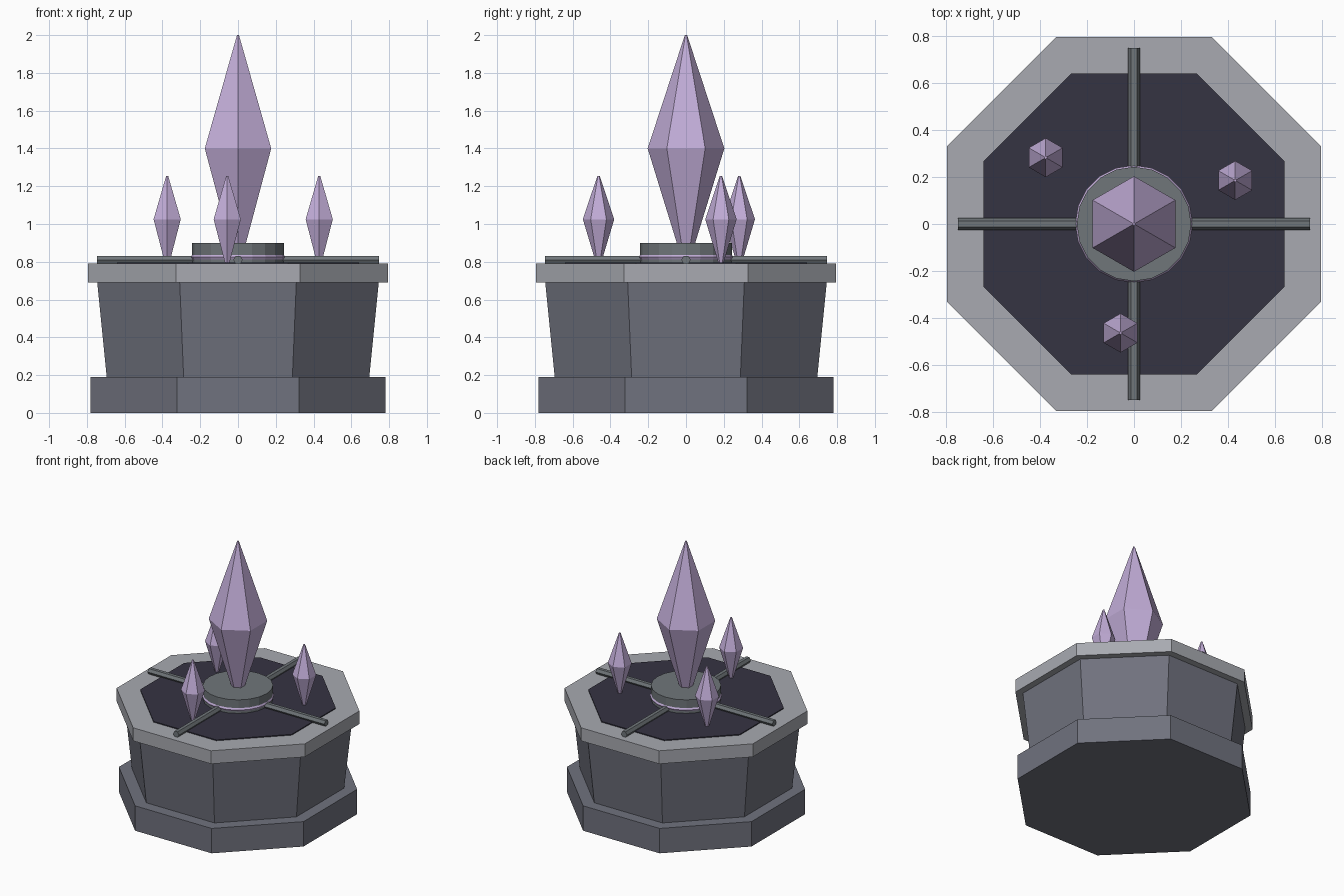
import bpy
import math
from mathutils import Matrix

cube = bpy.data.objects.get("Cube")
if cube:
    bpy.data.objects.remove(cube, do_unlink=True)


def material(name, rgb):
    """Flat material from 0-255 screen values."""
    lin = [((c / 255 + 0.055) / 1.055) ** 2.4 for c in rgb] + [1]
    m = bpy.data.materials.new(name)
    m.use_nodes = True
    m.diffuse_color = lin
    m.node_tree.nodes["Principled BSDF"].inputs["Base Color"].default_value = lin
    return m


stone = material("grey stone", (112, 114, 126))
pale_stone = material("pale stone", (168, 170, 177))
slab = material("dark slab", (53, 51, 66))
metal = material("grey metal", (112, 118, 122))
crystal = material("lilac crystal", (194, 173, 216))


def lathe(name, profile, sides, mat, turn=0.0, at=(0, 0)):
    """Stack of regular polygons (radius, z), closed at both ends."""
    verts, faces = [], []
    for r, z in profile:
        for i in range(sides):
            a = turn + math.tau * i / sides
            verts.append((r * math.cos(a), r * math.sin(a), z))
    for k in range(len(profile) - 1):
        for i in range(sides):
            j = (i + 1) % sides
            lo, hi = k * sides, (k + 1) * sides
            faces.append((lo + i, lo + j, hi + j, hi + i))
    faces.append(tuple(reversed(range(sides))))
    faces.append(tuple(range(len(verts) - sides, len(verts))))
    mesh = bpy.data.meshes.new(name)
    mesh.from_pydata(verts, [], faces)
    mesh.materials.append(mat)
    obj = bpy.data.objects.new(name, mesh)
    obj.location = (*at, 0)
    bpy.context.collection.objects.link(obj)
    return obj


def octagon(name, profile, mat):
    """Eight-sided tier; profile gives (flat-side distance, z)."""
    c = math.cos(math.pi / 8)
    return lathe(name, [(d / c, z) for d, z in profile], 8, mat, math.pi / 8)


# Pedestal tiers
octagon("base", [(0.78, 0), (0.78, 0.19)], stone)
octagon("body", [(0.695, 0.19), (0.745, 0.69)], stone)
octagon("rim", [(0.795, 0.69), (0.795, 0.79)], pale_stone)
octagon("top_slab", [(0.64, 0.785), (0.64, 0.797)], slab)

# Crossed rods lying on the slab
for name, turn in (("rod_across", 0), ("rod_along", math.pi / 2)):
    rod = lathe(name, [(0.025, -0.747), (0.025, 0.747)], 6, metal)
    rod.data.transform(Matrix.Rotation(math.pi / 2, 4, "Y"))
    rod.data.transform(Matrix.Rotation(turn, 4, "Z"))
    rod.data.transform(Matrix.Rotation(math.pi / 6, 4, "X" if turn == 0 else "Y"))
    rod.location.z = 0.81

# Socket disc with a lilac ring around it
lathe("socket", [(0.243, 0.79), (0.243, 0.9)], 20, metal)
bpy.ops.mesh.primitive_torus_add(major_segments=20, minor_segments=6,
                                 major_radius=0.225, minor_radius=0.025,
                                 location=(0, 0, 0.825))
ring = bpy.context.object
ring.name = "socket_ring"
ring.data.materials.append(crystal)

# Crystals: one large, three small
lathe("main_crystal", [(0.018, 0.8), (0.203, 1.4), (0.006, 2.0)], 6, crystal, math.pi / 6)
for name, at in (("left_crystal", (0.43, 0.185)),
                 ("right_crystal", (-0.375, 0.282)),
                 ("front_crystal", (-0.057, -0.463))):
    lathe(name, [(0.014, 0.795), (0.083, 1.025), (0.006, 1.255)], 6,
          crystal, math.pi / 6, at)
